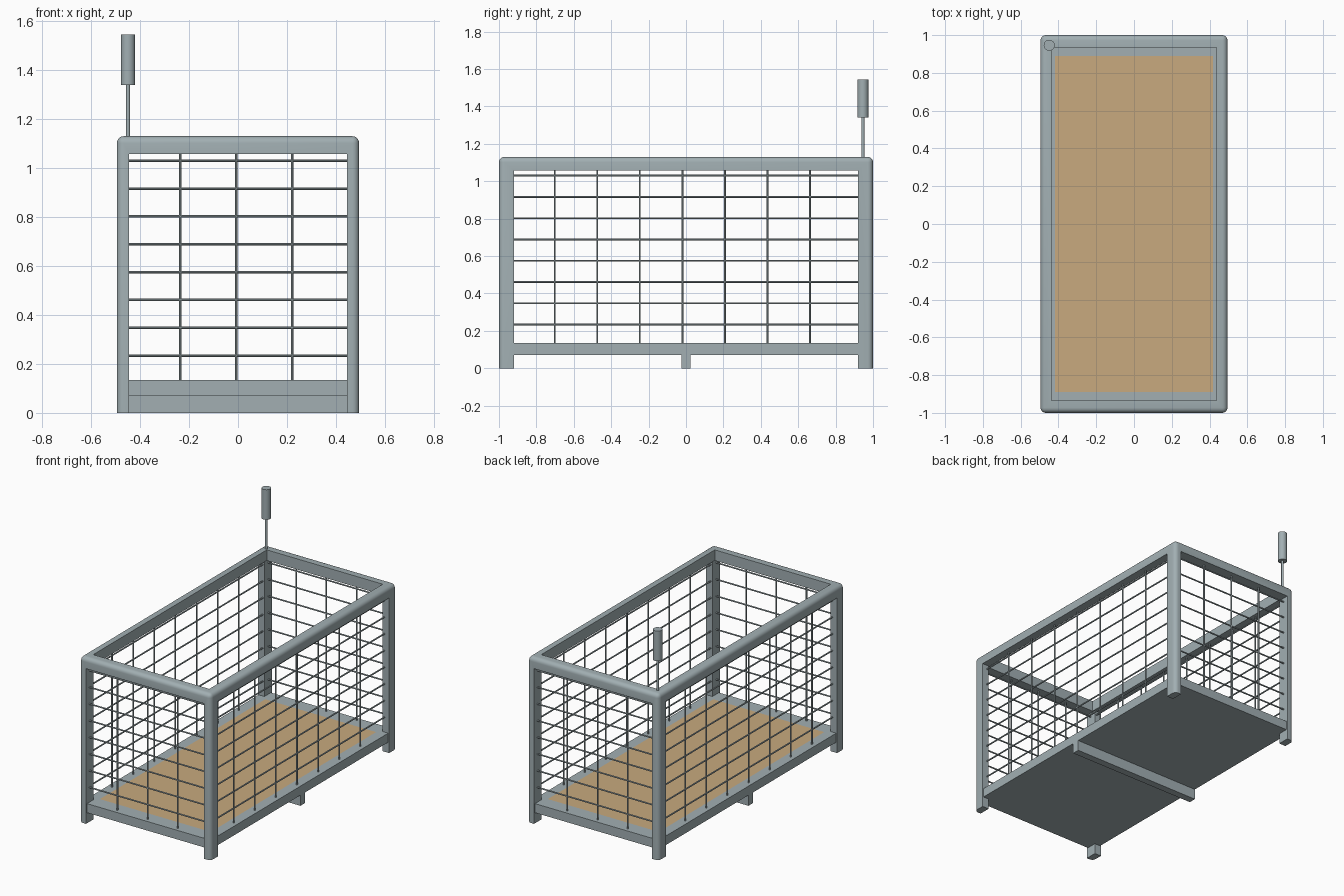
import bpy, bmesh
from mathutils import Vector

if "Cube" in bpy.data.objects:
    bpy.data.objects.remove(bpy.data.objects["Cube"])


def box(name, lo, hi):
    bpy.ops.mesh.primitive_cube_add(size=1)
    ob = bpy.context.object
    ob.name = name
    lo, hi = Vector(lo), Vector(hi)
    for v in ob.data.vertices:
        v.co = [(lo[i] + hi[i]) / 2 + v.co[i] * (hi[i] - lo[i]) for i in range(3)]
    return ob


def rod(name, a, b, r, sides=8):
    a, b = Vector(a), Vector(b)
    bpy.ops.mesh.primitive_cylinder_add(vertices=sides, radius=r, depth=(b - a).length,
                                        location=(a + b) / 2)
    ob = bpy.context.object
    ob.name = name
    ob.rotation_euler = (b - a).to_track_quat('Z', 'Y').to_euler()
    bpy.ops.object.shade_smooth_by_angle()
    return ob


W, L, H = 0.495, 1.0, 1.13        # half width, half length, frame height
RAIL, FLOOR = 1.057, 0.134        # underside of top rail, floor level

# Frame: rounded block with the inside and the four windows cut away
frame = box("frame", (-W, -L, 0), (W, L, H))
bm = bmesh.new()
bm.from_mesh(frame.data)
edges = [e for e in bm.edges if any(v.co.z > 0.1 for v in e.verts)]
bmesh.ops.bevel(bm, geom=edges, offset=0.028, segments=5, profile=0.5, affect='EDGES')
bm.to_mesh(frame.data)
bm.free()

cutters = [
    box("inside_cutter", (-0.437, -0.934, -1), (0.437, 0.934, 2)),
    box("side_window_cutter", (-2, -0.92, -1), (2, 0.92, RAIL)),
    box("end_window_cutter", (-0.445, -2, -1), (0.445, 2, RAIL)),
]
for c in cutters:
    m = frame.modifiers.new("cut", 'BOOLEAN')
    m.operation, m.solver, m.object = 'DIFFERENCE', 'EXACT', c
bpy.context.view_layer.update()
dg = bpy.context.evaluated_depsgraph_get()
mesh = bpy.data.meshes.new_from_object(frame.evaluated_get(dg))
frame.modifiers.clear()
frame.data = mesh
for c in cutters:
    bpy.data.objects.remove(c)
bpy.ops.object.select_all(action='DESELECT')
frame.select_set(True)
bpy.context.view_layer.objects.active = frame
bpy.ops.object.shade_smooth_by_angle()

# Floor slab with a wooden panel inset in the top
floor = box("floor", (-0.488, -0.99, 0.072), (0.488, 0.99, FLOOR))
grey = bpy.data.materials.new("metal")
grey.diffuse_color = (0.36, 0.43, 0.45, 1)
grey.use_nodes = True
grey.node_tree.nodes["Principled BSDF"].inputs["Base Color"].default_value = grey.diffuse_color
wood = bpy.data.materials.new("wood")
wood.diffuse_color = (0.58, 0.40, 0.21, 1)
wood.use_nodes = True
wood.node_tree.nodes["Principled BSDF"].inputs["Base Color"].default_value = wood.diffuse_color
floor.data.materials.append(grey)
floor.data.materials.append(wood)
frame.data.materials.append(grey)
bm = bmesh.new()
bm.from_mesh(floor.data)
bm.normal_update()
top = [f for f in bm.faces if f.normal.z > 0.9]
bmesh.ops.inset_region(bm, faces=top, thickness=0.05, use_even_offset=True)
panel = max((f for f in bm.faces if f.normal.z > 0.9), key=lambda f: f.calc_area())
panel.material_index = 1
for v in panel.verts:
    v.co.x = 0.418 if v.co.x > 0 else -0.418
    v.co.y = 0.89 if v.co.y > 0 else -0.89
bm.to_mesh(floor.data)
bm.free()

parts = [box("support_bar", (-0.488, -0.025, 0), (0.488, 0.025, 0.075))]

# Wire mesh on all four sides
WX, WY, R = 0.458, 0.962, 0.005
for s in (-1, 1):
    for i in range(8):
        z = 0.234 + i * 0.1137
        parts.append(rod("end_wire", (-0.455, s * WY, z), (0.455, s * WY, z), R))
        parts.append(rod("side_wire", (s * WX, -0.93, z), (s * WX, 0.93, z), R))
    for i in range(3):
        x = -0.235 + i * 0.228
        parts.append(rod("end_upright_wire", (x, s * WY, 0.12), (x, s * WY, 1.07), R))
    for i in range(7):
        y = -0.702 + i * 0.2275
        parts.append(rod("side_upright_wire", (s * WX, y, 0.12), (s * WX, y, 1.07), R))

# Handle on the back left corner
AX, AY = -0.449, 0.946
parts.append(rod("handle_stem", (AX, AY, 1.1), (AX, AY, 1.36), 0.008, 16))
parts.append(rod("handle_grip", (AX, AY, 1.34), (AX, AY, 1.545), 0.029, 32))
for p in parts:
    p.data.materials.append(grey)
